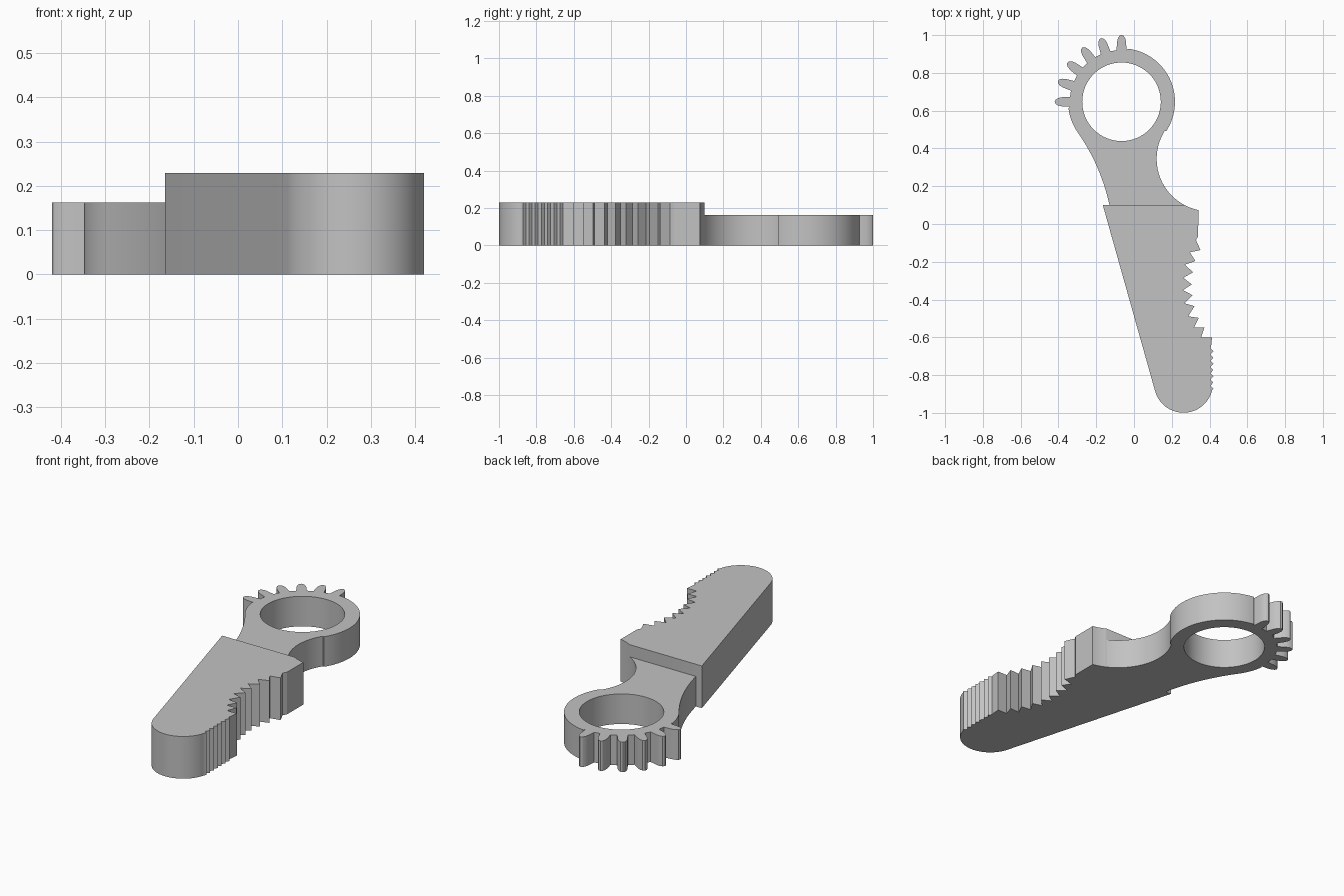
import bpy
from math import sin, cos, radians, pi

cube = bpy.data.objects.get("Cube")
if cube:
    bpy.data.objects.remove(cube, do_unlink=True)

grey = bpy.data.materials.new("plain grey")
grey.use_nodes = True
colour = (0.54, 0.54, 0.54, 1)
grey.diffuse_color = colour
grey.node_tree.nodes["Principled BSDF"].inputs["Base Color"].default_value = colour


def polar(centre, radius, degrees):
    a = radians(degrees)
    return centre[0] + radius * cos(a), centre[1] + radius * sin(a)


def arc(centre, radius, start, end, steps=32):
    """Points along a circular arc, ends included."""
    return [polar(centre, radius, start + (end - start) * i / steps)
            for i in range(steps + 1)]


def plate(name, outlines, height):
    """Extrude closed flat outlines upward from the ground; inner ones become holes."""
    curve = bpy.data.curves.new(name, "CURVE")
    curve.dimensions = "2D"
    curve.fill_mode = "BOTH"
    curve.extrude = height / 2
    for points in outlines:
        spline = curve.splines.new("POLY")
        spline.points.add(len(points) - 1)
        for point, (x, y) in zip(spline.points, points):
            point.co = (x, y, 0, 1)
        spline.use_cyclic_u = True
    obj = bpy.data.objects.new(name, curve)
    bpy.context.collection.objects.link(obj)
    bpy.ops.object.select_all(action="DESELECT")
    obj.select_set(True)
    bpy.context.view_layer.objects.active = obj
    bpy.ops.object.convert(target="MESH")
    obj = bpy.context.object
    for vert in obj.data.vertices:
        vert.co.z += height / 2
    # weld caps to walls, then smooth the round walls only
    bpy.ops.object.mode_set(mode="EDIT")
    bpy.ops.mesh.select_all(action="SELECT")
    bpy.ops.mesh.remove_doubles(threshold=0.0001)
    bpy.ops.mesh.normals_make_consistent(inside=False)
    bpy.ops.object.mode_set(mode="OBJECT")
    obj.data.materials.clear()
    obj.data.materials.append(grey)
    bpy.ops.object.shade_smooth_by_angle(angle=radians(30))
    return obj


ring = (-0.066, 0.647)
ring_radius = 0.283
scoop = (0.397, 0.345)      # hollow on the right of the neck
scoop_radius = 0.277
step_y = 0.1                # where the thick jaw begins

# Ring with gear teeth, flowing into the neck
body = arc(ring, ring_radius, -33, 83, 40)
tooth = [(-5.6, 0.274), (-4.9, 0.295), (-4.3, 0.318), (-3.2, 0.338), (-1.7, 0.35),
         (0, 0.354)]
tooth += [(-a, r) for a, r in reversed(tooth[:-1])]
for i in range(6):
    body += [polar(ring, r, 90 + 18 * i + a) for a, r in tooth]
body += arc(ring, ring_radius, 187, 214, 10)
sweep = 1.06
body += arc(polar(ring, ring_radius + sweep, 215), sweep, 35, 12.15, 20)
body += arc(scoop, scoop_radius, 242.2, 147.5, 36)
hole = arc(ring, 0.208, 0, 354.375, 63)
plate("ring_and_neck", [body, hole], 0.163)

# Thick jaw: straight back edge, round nose, fine teeth, then coarse teeth
jaw = [(-0.165, step_y)]
jaw += arc((0.262, -0.843), 0.156, 196, 346, 40)
for i in range(7):
    y = -0.872 + 0.033 * i
    jaw += [(0.42, y), (0.405, y + 0.016)]
jaw += [(0.409, -0.64), (0.413, -0.6)]
jaw += [(0.355, -0.6), (0.373, -0.547), (0.317, -0.549), (0.343, -0.497),
        (0.287, -0.489), (0.32, -0.435), (0.268, -0.42), (0.31, -0.377),
        (0.259, -0.35), (0.306, -0.32), (0.261, -0.285), (0.312, -0.256),
        (0.27, -0.215), (0.325, -0.196), (0.296, -0.15), (0.352, -0.138),
        (0.328, -0.085), (0.34, -0.065)]
jaw += arc(scoop, scoop_radius, 258.2, 242.2, 8)
plate("toothed_jaw", [jaw], 0.229)
